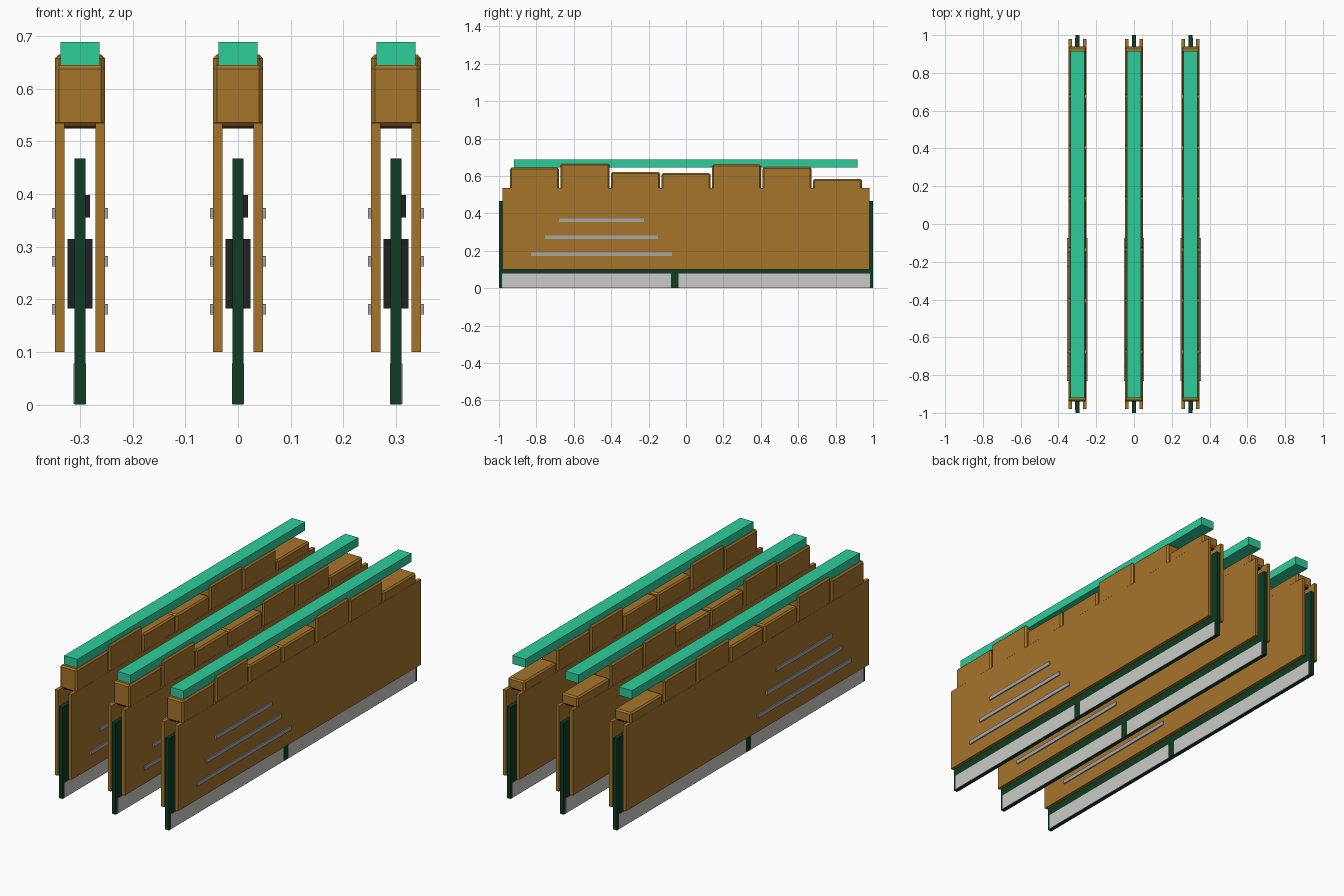
import bpy

cube = bpy.data.objects.get("Cube")
if cube:
    bpy.data.objects.remove(cube, do_unlink=True)


def material(name, r, g, b):
    m = bpy.data.materials.new(name)
    m.use_nodes = True
    m.diffuse_color = (r, g, b, 1)
    m.node_tree.nodes["Principled BSDF"].inputs["Base Color"].default_value = (r, g, b, 1)
    return m


BRONZE = material("bronze", 0.38, 0.178, 0.024)
TEAL = material("teal", 0.026, 0.61, 0.33)
GREEN = material("board green", 0.005, 0.045, 0.017)
SILVER = material("contact silver", 0.59, 0.59, 0.57)
GREY = material("grey metal", 0.38, 0.39, 0.41)
BLACK = material("chip black", 0.016, 0.015, 0.015)
MAROON = material("dark maroon", 0.02, 0.006, 0.006)


def box(name, x, y, z, mat, bevel=0):
    """Box from (min, max) ranges, with an optional flat chamfer."""
    bpy.ops.mesh.primitive_cube_add(
        size=1, location=[(a + b) / 2 for a, b in (x, y, z)])
    ob = bpy.context.object
    ob.name = name
    ob.scale = [b - a for a, b in (x, y, z)]
    bpy.ops.object.transform_apply(location=False, rotation=False, scale=True)
    ob.data.materials.append(mat)
    if bevel:
        mod = ob.modifiers.new("chamfer", "BEVEL")
        mod.width = bevel
        mod.segments = 1
    return ob


BLOCK_TOPS = (0.645, 0.665, 0.62, 0.615, 0.66, 0.647, 0.584)
FIN_ROWS = ((0.181, -0.83, -0.075), (0.272, -0.755, -0.15), (0.363, -0.68, -0.225))
CONTACT_RUNS = ((-0.985, -0.08), (-0.04, 0.985))
PITCH = 0.27


def build_module(cx):
    def span(a, b):
        return (cx + a, cx + b)

    # Circuit board
    box("circuit_board", span(-0.0105, 0.0105), (-1, 1), (0, 0.467), GREEN)

    for side in (-1, 1):
        def out(a, b):
            return span(*sorted((side * a, side * b)))

        # Edge contacts on both faces of the board
        for run in CONTACT_RUNS:
            box("edge_contacts", out(0.0105, 0.0118), run, (0.001, 0.078), SILVER)

        # Memory chips
        for i in range(8):
            y = (i - 3.5) * 0.23
            box("memory_chip", out(0.0105, 0.0235), (y - 0.08, y + 0.08),
                (0.183, 0.315), BLACK)

        # Heat spreader plate with three raised fins
        box("heat_spreader", out(0.0295, 0.0475), (-0.98, 0.98), (0.1, 0.535), BRONZE)
        for z, y0, y1 in FIN_ROWS:
            box("spreader_fin", out(0.046, 0.0535), (y0, y1),
                (z - 0.01, z + 0.01), GREY)

    # Small controller chip on one face
    box("controller_chip", span(0.0105, 0.019), (-0.04, 0.04), (0.355, 0.398), BLACK)

    # Dark strip below the crown, then the stepped crown blocks
    box("crown_base", span(-0.0295, 0.0295), (-0.93, 0.93), (0.524, 0.532), MAROON)
    for i, top in enumerate(BLOCK_TOPS):
        y = (i - 3) * PITCH
        box("crown_block", span(-0.0472, 0.0472), (y - 0.13, y + 0.13),
            (0.528, top), BRONZE, 0.0075)

    # Light bar along the top
    box("light_bar", span(-0.037, 0.037), (-0.92, 0.917), (0.645, 0.688), TEAL)


for cx in (-0.3, 0, 0.3):
    build_module(cx)
